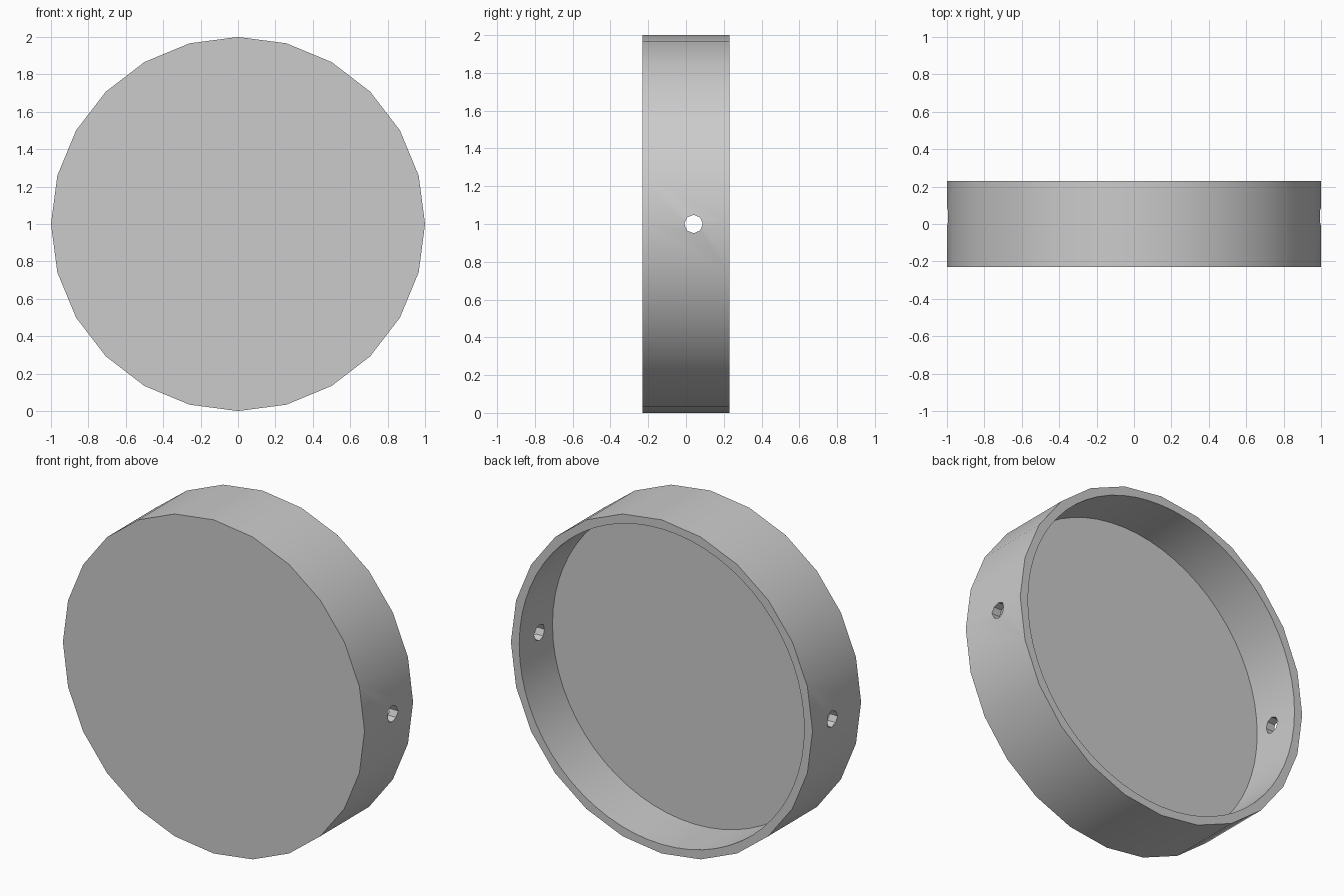
import bpy
import math

cube = bpy.data.objects.get("Cube")
if cube:
    bpy.data.objects.remove(cube, do_unlink=True)

RADIUS, INNER, HALF = 1.0, 0.945, 0.23
FLOOR_Y = -0.085      # inside face of the closed front
HOLE_Y, HOLE_R = 0.04, 0.049

grey = bpy.data.materials.new("light grey")
grey.use_nodes = True
colour = (0.6, 0.6, 0.6, 1)
grey.diffuse_color = colour
grey.node_tree.nodes["Principled BSDF"].inputs["Base Color"].default_value = colour


def cylinder(name, sides, radius, length, centre, rotation):
    bpy.ops.mesh.primitive_cylinder_add(
        vertices=sides, radius=radius, depth=length,
        location=centre, rotation=rotation)
    obj = bpy.context.object
    obj.name = name
    obj.data.materials.append(grey)
    return obj


def cut(target, cutter):
    mod = target.modifiers.new(cutter.name, "BOOLEAN")
    mod.operation = "DIFFERENCE"
    mod.solver = "EXACT"
    mod.object = cutter
    bpy.context.view_layer.objects.active = target
    bpy.ops.object.modifier_apply(modifier=mod.name)
    bpy.data.objects.remove(cutter, do_unlink=True)


# Round lid with its closed face to the front
along_y = (math.pi / 2, 0, 0)
along_x = (0, math.pi / 2, 0)
lid = cylinder("round_lid", 24, RADIUS, 2 * HALF, (0, 0, 1), along_y)

# Round recess, open at the back
depth = 0.5
cut(lid, cylinder("recess", 64, INNER, depth,
                  (0, FLOOR_Y + depth / 2, 1), along_y))

# Side pin hole through both walls
cut(lid, cylinder("pin_hole", 8, HOLE_R, 3, (0, HOLE_Y, 1), along_x))

bpy.ops.object.select_all(action="DESELECT")
lid.select_set(True)
bpy.context.view_layer.objects.active = lid
bpy.ops.object.shade_smooth_by_angle(angle=math.radians(30))
